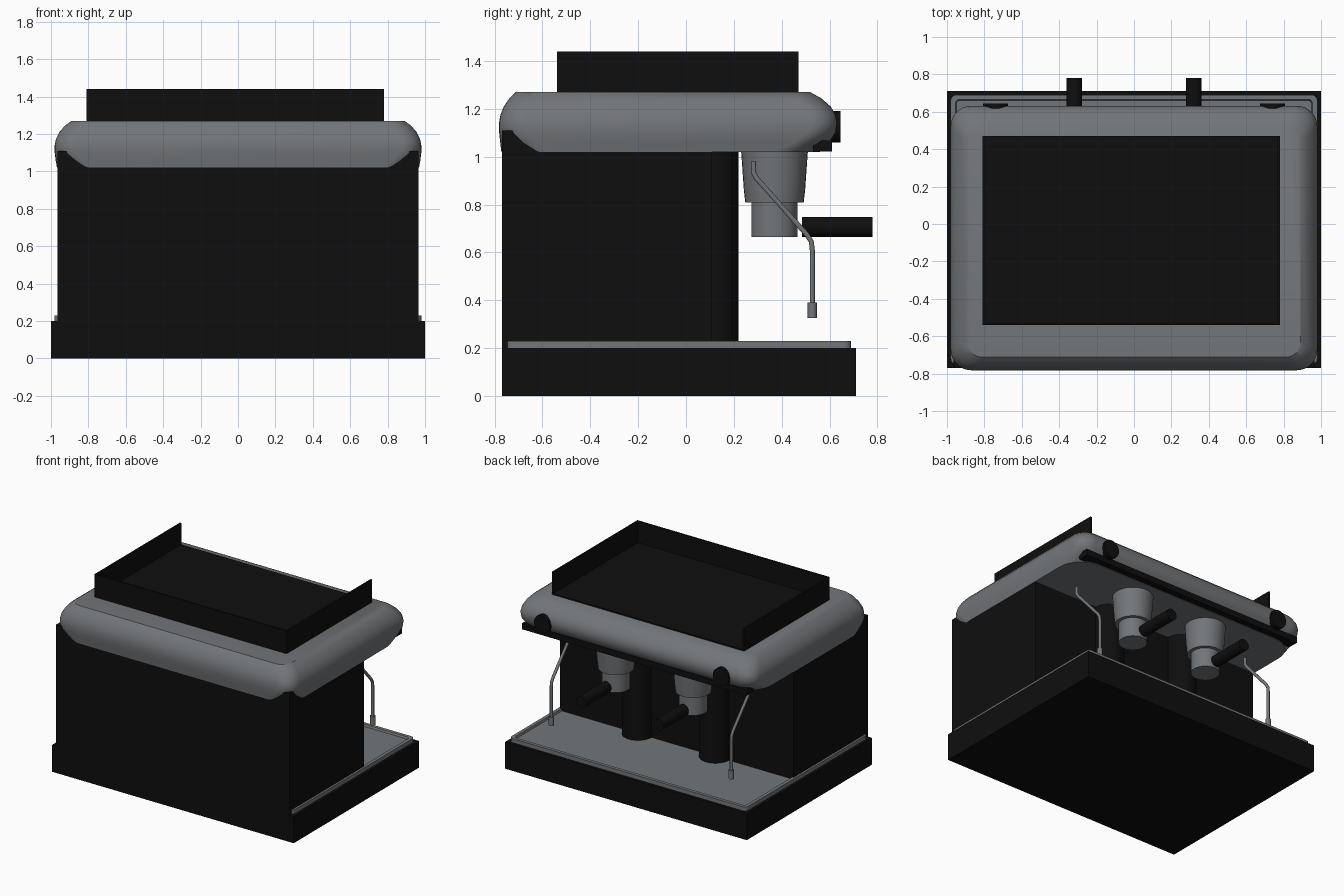
import bpy, bmesh, math
from mathutils import Vector

if "Cube" in bpy.data.objects:
    bpy.data.objects.remove(bpy.data.objects["Cube"])


def material(name, rgb):
    m = bpy.data.materials.new(name)
    m.diffuse_color = (*rgb, 1)
    m.use_nodes = True
    m.node_tree.nodes["Principled BSDF"].inputs["Base Color"].default_value = m.diffuse_color
    return m


BLACK = material("matte black", (0.0045, 0.0045, 0.0045))
STEEL = material("brushed steel", (0.17, 0.18, 0.19))


def finish(name, bm, mat, smooth=False):
    bmesh.ops.recalc_face_normals(bm, faces=bm.faces)
    me = bpy.data.meshes.new(name)
    bm.to_mesh(me)
    bm.free()
    me.materials.append(mat)
    ob = bpy.data.objects.new(name, me)
    bpy.context.collection.objects.link(ob)
    if smooth:
        bpy.ops.object.select_all(action='DESELECT')
        ob.select_set(True)
        bpy.context.view_layer.objects.active = ob
        bpy.ops.object.shade_smooth_by_angle(angle=math.radians(35))
    return ob


def box(name, mat, x0, x1, y0, y1, z0, z1):
    bm = bmesh.new()
    bmesh.ops.create_cube(bm, size=1)
    for v in bm.verts:
        v.co = ((x0 + x1) / 2 + v.co.x * (x1 - x0),
                (y0 + y1) / 2 + v.co.y * (y1 - y0),
                (z0 + z1) / 2 + v.co.z * (z1 - z0))
    return finish(name, bm, mat)


def loft(name, mat, rings, smooth=True):
    """Skin a list of equal-length point rings and cap both ends."""
    bm = bmesh.new()
    rows = [[bm.verts.new(p) for p in ring] for ring in rings]
    n = len(rows[0])
    for a, b in zip(rows, rows[1:]):
        for i in range(n):
            j = (i + 1) % n
            bm.faces.new((a[i], a[j], b[j], b[i]))
    bm.faces.new(rows[0][::-1])
    bm.faces.new(rows[-1])
    return finish(name, bm, mat, smooth)


def round_rect(z, hx, y0, y1, r, seg=8):
    pts = []
    corners = ((hx - r, y1 - r), (-hx + r, y1 - r), (-hx + r, y0 + r), (hx - r, y0 + r))
    for k, (cx, cy) in enumerate(corners):
        for s in range(seg + 1):
            a = math.pi / 2 * (k + s / seg)
            pts.append((cx + r * math.cos(a), cy + r * math.sin(a), z))
    return pts


def turned(name, mat, origin, profile, axis='Z', seg=32):
    """Round part from (distance along axis, radius) pairs."""
    rings = []
    for d, r in profile:
        ring = []
        for i in range(seg):
            a = 2 * math.pi * i / seg
            c, s = r * math.cos(a), r * math.sin(a)
            p = (c, s, d) if axis == 'Z' else (c, d, s)
            ring.append(Vector(origin) + Vector(p))
        rings.append(ring)
    return loft(name, mat, rings)


def tube(name, mat, points, radius):
    cu = bpy.data.curves.new(name, 'CURVE')
    cu.dimensions = '3D'
    cu.bevel_depth = radius
    cu.bevel_resolution = 3
    cu.use_fill_caps = True
    sp = cu.splines.new('POLY')
    sp.points.add(len(points) - 1)
    for p, co in zip(sp.points, points):
        p.co = (*co, 1)
    cu.materials.append(mat)
    ob = bpy.data.objects.new(name, cu)
    bpy.context.collection.objects.link(ob)


# Base and main housing
box("base", BLACK, -1, 1, -0.77, 0.71, 0, 0.2)
box("housing", BLACK, -0.965, 0.965, -0.77, 0.108, 0.2, 1.11)

# Drip tray with a raised rim
loft("drip_tray", STEEL, [
    round_rect(0.195, 0.98, -0.75, 0.69, 0.03),
    round_rect(0.23, 0.98, -0.75, 0.69, 0.03),
    round_rect(0.23, 0.955, -0.725, 0.665, 0.02),
    round_rect(0.215, 0.95, -0.72, 0.66, 0.02)])

# Bulging head: height, half width, rear, working side, corner radius
head = [(1.02, 0.968, -0.772, 0.56, 0.19),
        (1.06, 0.975, -0.777, 0.60, 0.15),
        (1.10, 0.980, -0.781, 0.625, 0.115),
        (1.14, 0.980, -0.782, 0.632, 0.11),
        (1.175, 0.973, -0.776, 0.626, 0.11),
        (1.21, 0.955, -0.762, 0.605, 0.11),
        (1.245, 0.925, -0.738, 0.565, 0.10),
        (1.27, 0.890, -0.712, 0.52, 0.08)]
loft("head", STEEL, [round_rect(*row) for row in head])
box("control_strip", BLACK, -0.93, 0.93, 0.53, 0.61, 1.023, 1.068)

# Cup shelf, open on the working side
box("shelf_floor", BLACK, -0.81, 0.78, -0.54, 0.47, 1.265, 1.28)
box("shelf_rear_wall", BLACK, -0.81, 0.78, -0.54, -0.528, 1.265, 1.44)
box("shelf_left_wall", BLACK, -0.81, -0.798, -0.54, 0.47, 1.265, 1.44)
box("shelf_right_wall", BLACK, 0.768, 0.78, -0.54, 0.47, 1.265, 1.44)

# Paired parts
for side, s in (("left", -1), ("right", 1)):
    x = 0.32 * s
    turned("column_" + side, BLACK, (x, 0.11, 0), [(0.21, 0.11), (1.03, 0.11)])
    turned("brew_group_" + side, STEEL, (x, 0.37, 0),
           [(0.665, 0.097), (0.808, 0.097), (0.808, 0.122), (0.86, 0.128), (1.03, 0.14)])
    turned("filter_handle_" + side, BLACK, (x, 0, 0.707),
           [(0.485, 0.042), (0.78, 0.042)], 'Y')
    turned("knob_" + side, BLACK, (0.74 * s, 0, 1.125),
           [(0.5, 0.066), (0.645, 0.066)], 'Y')
    wx = 0.745 * s
    tube("steam_wand_" + side, STEEL,
         [(wx, 0.282, 0.98), (wx, 0.282, 0.935), (wx, 0.295, 0.91), (wx, 0.505, 0.675),
          (wx, 0.524, 0.645), (wx, 0.528, 0.61), (wx, 0.528, 0.38)], 0.011)
    turned("wand_tip_" + side, STEEL, (wx, 0.528, 0),
           [(0.325, 0.019), (0.39, 0.019)], seg=16)
